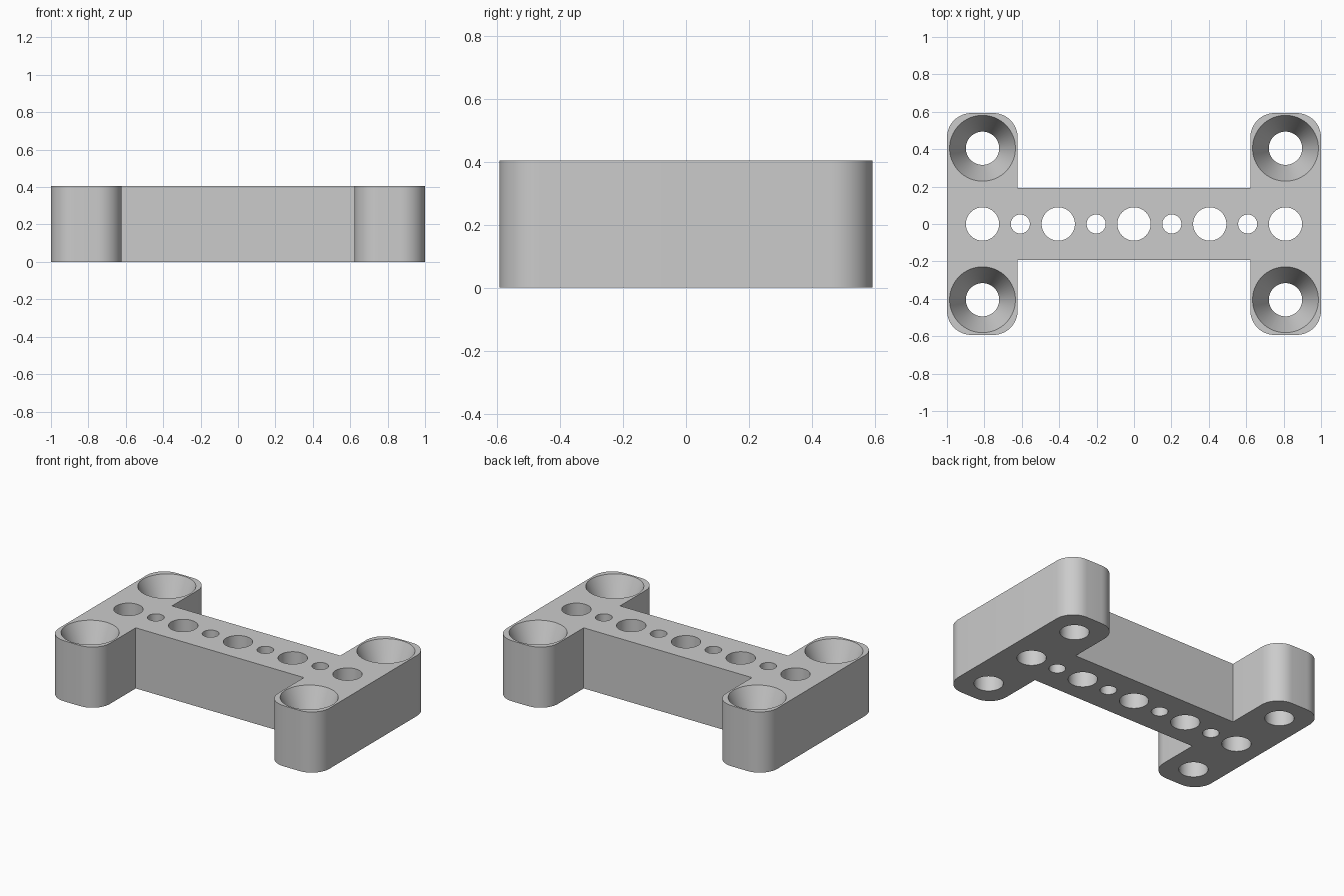
import bpy, bmesh
from math import cos, sin, pi, radians

cube = bpy.data.objects.get("Cube")
if cube:
    bpy.data.objects.remove(cube, do_unlink=True)

HEIGHT = 0.405
PITCH = 0.405            # spacing of the large holes
END_X, END_Y = 1.0, 0.593
ARM_X, BAR_Y = 0.622, 0.192
CORNER = 0.13
BIG, SMALL, SINK = 0.089, 0.051, 0.176
SINK_DEPTH = 0.2

grey = bpy.data.materials.new("plain grey")
grey.use_nodes = True
colour = (0.6, 0.6, 0.6, 1)
grey.diffuse_color = colour
grey.node_tree.nodes["Principled BSDF"].inputs["Base Color"].default_value = colour


def add_object(name, bm):
    bmesh.ops.recalc_face_normals(bm, faces=bm.faces)
    mesh = bpy.data.meshes.new(name)
    bm.to_mesh(mesh)
    bm.free()
    mesh.materials.append(grey)
    obj = bpy.data.objects.new(name, mesh)
    bpy.context.collection.objects.link(obj)
    return obj


def arc(cx, cy, start, steps=12):
    """Quarter circle, anticlockwise from the start angle."""
    angles = [start + pi / 2 * i / steps for i in range(steps + 1)]
    return [(cx + CORNER * cos(a), cy + CORNER * sin(a)) for a in angles]


def lathe(bm, x, y, profile, segments=64):
    """Closed solid turned about a vertical axis from (radius, z) points."""
    rings = []
    for r, z in profile:
        rings.append([bm.verts.new((x + r * cos(2 * pi * i / segments),
                                    y + r * sin(2 * pi * i / segments), z))
                      for i in range(segments)])
    for low, high in zip(rings, rings[1:]):
        for i in range(segments):
            j = (i + 1) % segments
            bm.faces.new((low[i], low[j], high[j], high[i]))
    bm.faces.new(rings[0][::-1])
    bm.faces.new(rings[-1])


# Body: H-shaped outline with rounded arm ends
quarter = [(END_X, 0)]
quarter += arc(END_X - CORNER, END_Y - CORNER, 0)
quarter += arc(ARM_X + CORNER, END_Y - CORNER, pi / 2)
quarter += [(ARM_X, BAR_Y)]
half = quarter + [(-x, y) for x, y in reversed(quarter)]
outline = half + [(-x, -y) for x, y in half]
outline = [p for i, p in enumerate(outline) if p != outline[i - 1]]

bm = bmesh.new()
base = bm.faces.new([bm.verts.new((x, y, 0)) for x, y in outline])
top = bmesh.ops.extrude_face_region(bm, geom=[base])["geom"]
bmesh.ops.translate(bm, vec=(0, 0, HEIGHT),
                    verts=[v for v in top if isinstance(v, bmesh.types.BMVert)])
body = add_object("mounting_bracket", bm)

# Cutter: alternating hole row and four countersunk screw holes
bm = bmesh.new()
for i in range(-4, 5):
    r = SMALL if i % 2 else BIG
    lathe(bm, i * PITCH / 2, 0, [(r, -0.1), (r, HEIGHT + 0.1)])
for sx in (-1, 1):
    for sy in (-1, 1):
        lathe(bm, sx * 2 * PITCH, sy * PITCH,
              [(BIG, -0.1), (BIG, HEIGHT - SINK_DEPTH),
               (SINK, HEIGHT), (SINK, HEIGHT + 0.1)])
cutter = add_object("hole_cutter", bm)
cutter.hide_render = True

cut = body.modifiers.new("holes", "BOOLEAN")
cut.operation = "DIFFERENCE"
cut.solver = "EXACT"
cut.object = cutter

bpy.ops.object.select_all(action="DESELECT")
body.select_set(True)
bpy.context.view_layer.objects.active = body
bpy.ops.object.modifier_apply(modifier=cut.name)
bpy.data.objects.remove(cutter, do_unlink=True)
bpy.ops.object.shade_smooth_by_angle(angle=radians(15))
